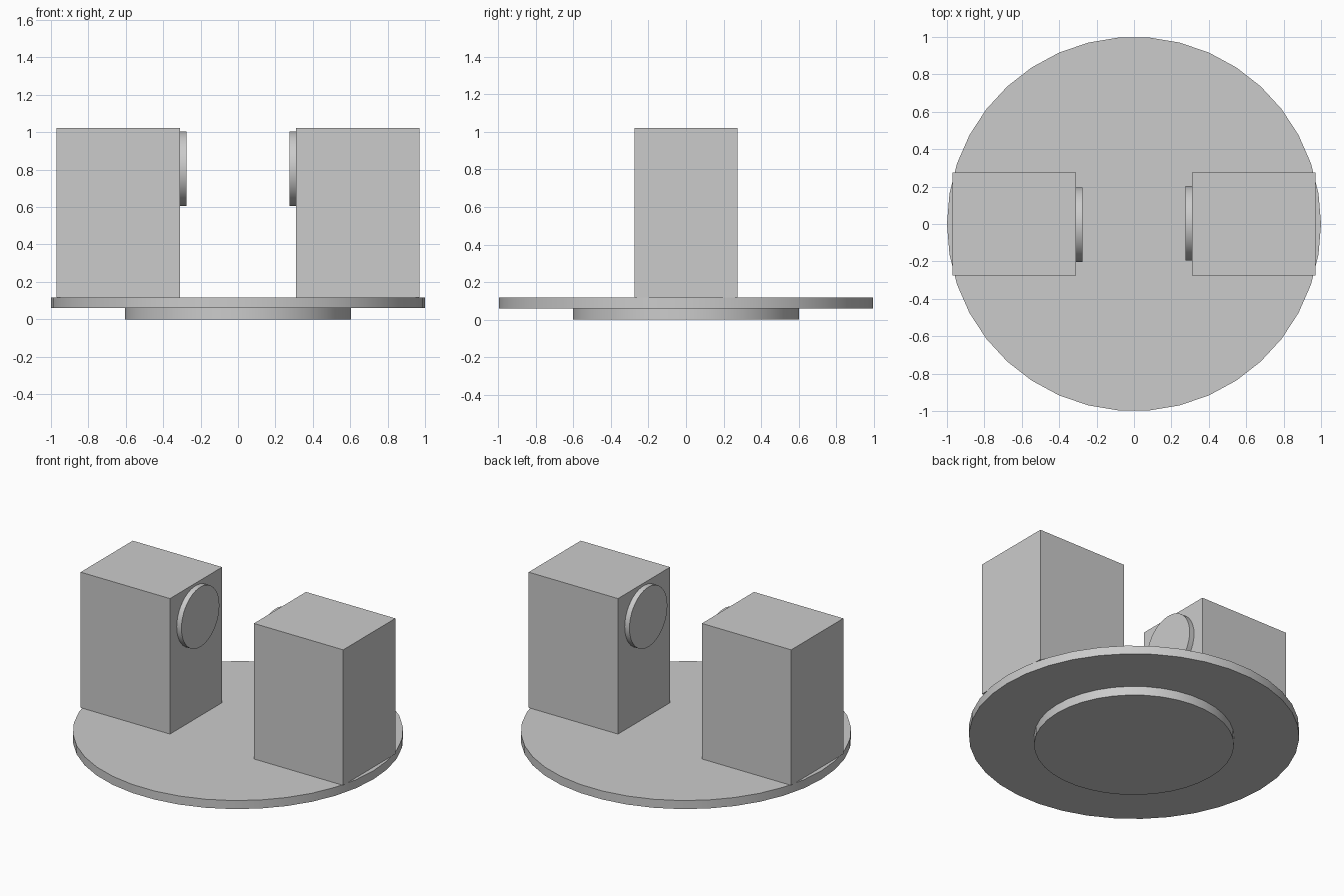
import bpy
import math

cube = bpy.data.objects.get("Cube")
if cube:
    bpy.data.objects.remove(cube, do_unlink=True)

# Single plain grey finish
grey = bpy.data.materials.new("plain_grey")
grey.use_nodes = True
colour = (0.6, 0.6, 0.6, 1)
grey.diffuse_color = colour
for node in grey.node_tree.nodes:
    if node.type == 'BSDF_PRINCIPLED':
        node.inputs["Base Color"].default_value = colour


def finish(name):
    obj = bpy.context.object
    obj.name = name
    obj.data.materials.append(grey)
    return obj


def disc(name, radius, depth, centre, rotation):
    bpy.ops.mesh.primitive_cylinder_add(vertices=38, radius=radius, depth=depth,
                                        location=centre, rotation=rotation)
    obj = finish(name)
    bpy.ops.object.transform_apply(location=False, rotation=True, scale=True)
    bpy.ops.object.shade_smooth_by_angle(angle=math.radians(30))
    return obj


def block(name, size, centre):
    bpy.ops.mesh.primitive_cube_add(size=1, location=centre)
    obj = finish(name)
    obj.scale = size
    bpy.ops.object.transform_apply(location=False, rotation=False, scale=True)
    return obj


# Round base: foot and platform, with a vertex on the x axis
quarter = math.pi / 2
disc("foot", 0.605, 0.06, (0, 0, 0.03), (0, 0, quarter))
disc("platform", 1.0, 0.057, (0, 0, 0.0885), (0, 0, quarter))

# Two upright blocks, each with a round pad on its inner face
for side, sign in (("left", 1), ("right", -1)):
    block(side + "_block", (0.66, 0.55, 0.905), (sign * 0.64, 0, 0.5695))
    disc(side + "_pad", 0.2, 0.055, (sign * 0.3025, sign * 0.004, 0.805),
         (0, sign * quarter, 0))
